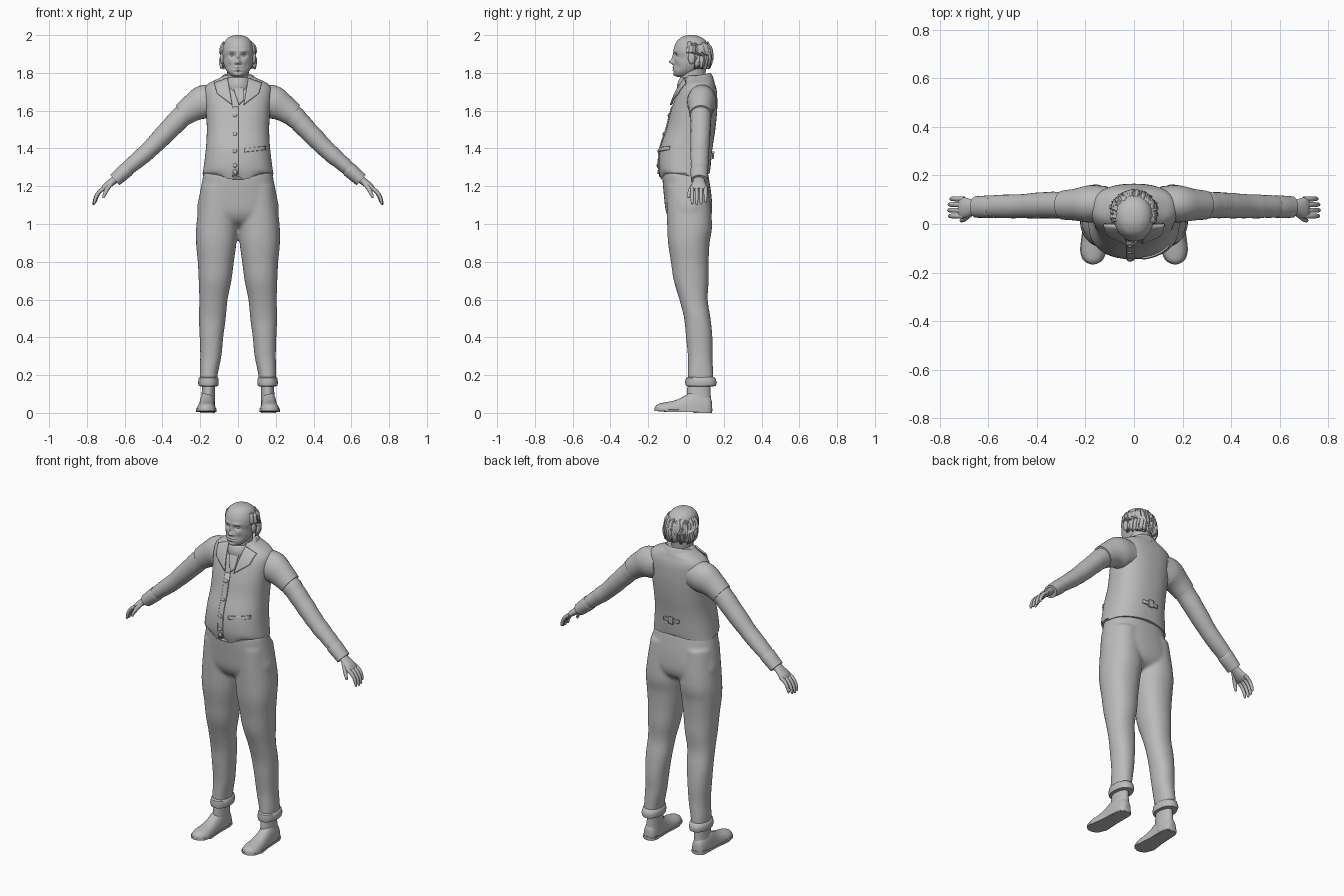
import bpy, bmesh, math, random
from math import sin, cos, pi, exp
from mathutils import Vector
from mathutils.bvhtree import BVHTree

random.seed(4)
grey = bpy.data.materials.new("plain grey")
grey.diffuse_color = (0.5, 0.5, 0.5, 1)


def finish(name, bm, angle=50):
    bmesh.ops.recalc_face_normals(bm, faces=bm.faces[:])
    me = bpy.data.meshes.new(name)
    bm.to_mesh(me)
    bm.free()
    for p in me.polygons:
        p.use_smooth = True
    me.set_sharp_from_angle(angle=math.radians(angle))
    me.materials.append(grey)
    ob = bpy.data.objects.new(name, me)
    bpy.context.collection.objects.link(ob)
    return ob


def spline(rows, k):
    """Smooth in-between rows through the given ones."""
    out = []
    for i in range(len(rows) - 1):
        p = [rows[max(i - 1, 0)], rows[i], rows[i + 1], rows[min(i + 2, len(rows) - 1)]]
        for j in range(k):
            t = j / k
            out.append([0.5 * (2 * b + (c - a) * t + (2 * a - 5 * b + 4 * c - d) * t * t
                        + (3 * b - a - 3 * c + d) * t ** 3) for a, b, c, d in zip(*p)])
    return out + [list(rows[-1])]


def loft(bm, rings, closed=True, caps=True):
    vs = [[bm.verts.new(p) for p in r] for r in rings]
    n = len(vs[0])
    for a, b in zip(vs, vs[1:]):
        for i in range(n if closed else n - 1):
            j = (i + 1) % n
            bm.faces.new((a[i], a[j], b[j], b[i]))
    if caps:
        bm.faces.new(vs[0])
        bm.faces.new(vs[-1])


def spow(c, p):
    return math.copysign(abs(c) ** (2 / p), c)


def slab_rings(rows, n=40, p=2.3, fn=None):
    """Horizontal rings from rows of z, x_min, x_max, y_front, y_back."""
    rings = []
    for z, x0, x1, y0, y1 in rows:
        r = []
        for i in range(n):
            a = 2 * pi * i / n
            v = Vector(((x0 + x1) / 2 + (x1 - x0) / 2 * spow(cos(a), p),
                        (y0 + y1) / 2 + (y1 - y0) / 2 * spow(sin(a), p), z))
            r.append(fn(v) if fn else v)
        rings.append(r)
    return rings


def tube(name, rows, side, n=20, k=4, wrinkle=0):
    """Limb along rows of x, y, z, radius in xz, radius in y."""
    rows = spline(rows, k)
    rings = []
    for i, (x, y, z, a, b) in enumerate(rows):
        q, w = rows[max(i - 1, 0)], rows[min(i + 1, len(rows) - 1)]
        t = Vector((w[0] - q[0], 0, w[2] - q[2])).normalized()
        f = 1 + wrinkle * random.uniform(-1, 1)
        rings.append([((x - t.z * a * f * cos(g)) * side, y + b * f * sin(g),
                       z + t.x * a * f * cos(g)) for g in [2 * pi * j / n for j in range(n)]])
    bm = bmesh.new()
    loft(bm, rings)
    return finish(name, bm)


def ball(name, loc, size, seg=16):
    bm = bmesh.new()
    bmesh.ops.create_uvsphere(bm, u_segments=seg, v_segments=seg // 2, radius=1)
    bmesh.ops.scale(bm, vec=size, verts=bm.verts[:])
    bmesh.ops.translate(bm, vec=loc, verts=bm.verts[:])
    return finish(name, bm)


# waistcoat with pointed front hem
def hem(v):
    if v.z < 1.29:
        drop = 0.035 * exp(-((abs(v.x) - 0.04) / 0.045) ** 2) if v.y < 0 else 0.015 * abs(v.x) / 0.18
        v.z -= drop * (1.29 - v.z) / 0.02
    return v

vest_rows = [(1.27, -.187, .187, -.133, .125), (1.30, -.182, .182, -.145, .13),
             (1.40, -.17, .17, -.138, .14), (1.50, -.165, .165, -.105, .155),
             (1.60, -.17, .17, -.08, .165), (1.68, -.178, .178, -.052, .165),
             (1.72, -.175, .175, -.032, .16), (1.745, -.155, .155, -.015, .152),
             (1.765, -.115, .115, -.005, .145), (1.785, -.075, .075, 0, .13)]
bm = bmesh.new()
loft(bm, slab_rings(spline(vest_rows, 4), 56, 2.4, hem))
vest_tree = BVHTree.FromBMesh(bm)
finish("waistcoat", bm)


def on_vest(x, z, face, off):
    hit = vest_tree.ray_cast(Vector((x, face, z)), Vector((0, -face, 0)))[0]
    return Vector((x, (hit.y if hit else 0) + face * off, z))


def patch(name, corners, face=-1, off=0.006, n=8):
    """Cloth plate following the waistcoat; corners are x, z."""
    c = [Vector(q) for q in corners]
    bm = bmesh.new()
    rings = []
    for i in range(n + 1):
        a, b = c[0].lerp(c[3], i / n), c[1].lerp(c[2], i / n)
        rings.append([on_vest(*a.lerp(b, j / n), face, off) for j in range(n + 1)])
    loft(bm, rings, False, False)
    ob = finish(name, bm)
    m = ob.modifiers.new("thickness", 'SOLIDIFY')
    m.thickness, m.offset = 0.009, 0
    return ob


patch("front_placket", [(-.03, 1.62), (.002, 1.62), (.002, 1.262), (-.03, 1.25)], off=.001)
patch("pocket_welt", [(.035, 1.40), (.145, 1.412), (.145, 1.392), (.035, 1.38)], off=.003)
patch("back_strap", [(-.05, 1.375), (.05, 1.375), (.05, 1.355), (-.05, 1.355)], 1, .003)
patch("back_buckle", [(-.015, 1.385), (.015, 1.385), (.015, 1.345), (-.015, 1.345)], 1, .008)
patch("neckcloth_end", [(-.03, 1.735), (.03, 1.735), (.03, 1.655), (.005, 1.63)], off=.008)
for s in (-1, 1):
    patch("lapel", [(s * .055, 1.772), (s * .125, 1.745), (s * .11, 1.69), (s * .03, 1.63)], off=.012)
for z in (1.575, 1.475, 1.385, 1.31, 1.275):
    ball("button", on_vest(-.016, z, -1, .005), (.011, .006, .011), 12)

# shirt collar, neckcloth and neck
def collar_tilt(v):
    v.z += 0.22 * (v.y - .06)
    return v

bm = bmesh.new()
loft(bm, slab_rings([(1.735, -.12, .12, -.03, .15), (1.765, -.098, .098, -.03, .142),
                     (1.785, -.082, .082, -.025, .13), (1.775, -.07, .07, -.015, .115)],
                    40, 2, collar_tilt))
finish("shirt_collar", bm)
bm = bmesh.new()
loft(bm, slab_rings(spline([(1.70, -.07, .07, -.045, .11), (1.735, -.073, .073, -.047, .11),
                            (1.76, -.066, .066, -.04, .105), (1.775, -.056, .056, -.03, .1)], 3), 32, 2))
finish("neckcloth", bm)
bm = bmesh.new()
loft(bm, slab_rings([(1.70, -.058, .058, -.03, .1), (1.78, -.056, .056, -.03, .1),
                     (1.84, -.06, .06, -.03, .11)], 32, 2))
finish("neck", bm)

# head: bumps are x, z, width, height, push in y
bumps = [(0, 1.858, .011, .012, -.024), (0, 1.88, .008, .018, -.012), (.013, 1.853, .007, .007, -.009),
         (.031, 1.894, .015, .010, .013), (.03, 1.917, .022, .007, -.006), (.042, 1.868, .016, .014, -.004),
         (0, 1.829, .02, .005, -.006), (0, 1.822, .022, .003, .004), (0, 1.815, .018, .005, -.005),
         (0, 1.806, .022, .004, .004), (0, 1.79, .018, .009, -.005), (.045, 1.835, .014, .018, .005)]

def sculpt(v):
    if v.y < .02:
        x, z = v.x, v.z
        for bx, bz, w, h, d in bumps:
            v.y += d * exp(-((abs(x) - bx) / w) ** 2 - ((z - bz) / h) ** 2)
    return v

head_rows = [(2.0, -.012, .012, .01, .04), (1.993, -.04, .04, -.015, .07), (1.975, -.064, .064, -.042, .1),
             (1.945, -.078, .078, -.06, .122), (1.91, -.083, .083, -.066, .13),
             (1.88, -.08, .08, -.062, .128), (1.85, -.077, .077, -.064, .115),
             (1.82, -.066, .066, -.067, .09), (1.80, -.052, .052, -.066, .06),
             (1.785, -.035, .035, -.058, .03), (1.778, -.012, .012, -.04, 0)]
bm = bmesh.new()
loft(bm, slab_rings(spline(head_rows, 8), 96, 2.1, sculpt))
finish("head", bm, 80)

# hair: ragged horseshoe round the sides and back
cols, levels = 72, [1.83, 1.85, 1.87, 1.89, 1.91, 1.93, 1.945, 1.96]
radii = [(.1, .095), (.108, .104), (.108, .11), (.1, .111), (.096, .11), (.094, .105), (.09, .098), (.076, .086)]
strand = [random.uniform(-.004, .005) for _ in range(cols + 1)]
bm = bmesh.new()
rings = []
for z, (rx, ry) in zip(levels, radii):
    start = math.radians(18 if z < 1.9 else -14)
    r = []
    for i in range(cols + 1):
        a = start + (pi - 2 * start) * i / cols
        d = strand[i] + random.uniform(-.001, .001)
        zz = z + (random.uniform(-.012, .008) if z in (1.83, 1.96) else 0)
        r.append(((rx + d) * cos(a), .03 + (ry + d) * sin(a), zz))
    rings.append(r)
loft(bm, rings, False, False)
hair = finish("hair", bm)
m = hair.modifiers.new("thickness", 'SOLIDIFY')
m.thickness, m.offset = 0.02, -1

# trousers: hips and two legs fused together
hips = [(1.275, -.178, .178, -.12, .115), (1.25, -.185, .185, -.125, .12), (1.15, -.205, .205, -.117, .135),
        (1.06, -.214, .214, -.105, .138), (1.01, -.15, .15, -.075, .115), (.985, -.05, .05, -.03, .07)]
leg = [(1.2, .01, .195, -.105, .12), (1.0, .002, .22, -.1, .138), (.9, .008, .222, -.095, .125),
       (.8, .022, .213, -.08, .12), (.7, .035, .208, -.065, .12), (.6, .055, .205, -.035, .115),
       (.5, .065, .207, -.01, .13), (.4, .078, .203, 0, .14), (.3, .088, .2, .01, .14),
       (.2, .108, .203, .01, .145), (.15, .11, .2, .01, .145)]
bm = bmesh.new()
loft(bm, slab_rings(spline(hips, 4), 48, 2.3))
for s in (-1, 1):
    rows = [(z, *sorted((s * a, s * b)), f, k) for z, a, b, f, k in leg]
    loft(bm, slab_rings(spline(rows, 4), 36, 2.2))
trousers = finish("trousers", bm)
m = trousers.modifiers.new("fuse", 'REMESH')
m.mode, m.voxel_size, m.use_smooth_shade = 'VOXEL', 0.01, True
m = trousers.modifiers.new("soften", 'SMOOTH')
m.factor, m.iterations = 0.5, 4

for s in (-1, 1):
    # rolled trouser cuff
    bm = bmesh.new()
    rows = [(.19, .112, .2, .01, .145), (.185, .105, .208, 0, .155), (.16, .102, .212, -.005, .163),
            (.142, .105, .208, 0, .157), (.14, .118, .192, .015, .14)]
    loft(bm, slab_rings([(z, *sorted((s * a, s * b)), f, k) for z, a, b, f, k in rows], 32, 2.2))
    finish("trouser_cuff", bm)

    # shoe: ankle, upper, sole and heel
    bm = bmesh.new()
    loft(bm, slab_rings(spline([(.17, s * .155 - .034, s * .155 + .034, .01, .13),
                                (.11, s * .157 - .035, s * .157 + .035, .005, .13),
                                (.02, s * .16 - .04, s * .16 + .04, .0, .136)], 4), 28, 2))
    finish("shoe_ankle", bm)
    foot = [(.137, .015, .06), (.125, .033, .085), (.08, .041, .11), (.03, .042, .112), (-.01, .043, .088),
            (-.06, .048, .066), (-.11, .051, .056), (-.145, .04, .048), (-.16, .022, .038), (-.166, .006, .026)]
    foot = spline(foot, 3)
    mid = lambda y: s * (.166 - .03 * (y + .05))
    bm = bmesh.new()
    loft(bm, [[(mid(y) + w * spow(cos(a), 2.4), y, .012 + (h - .012) * max(sin(a), 0) ** .85)
               for a in [2 * pi * i / 28 for i in range(28)]] for y, w, h in foot])
    finish("shoe_upper", bm)
    bm = bmesh.new()
    edge = [(mid(y) + w + .003, y) for y, w, h in foot] + [(mid(y) - w - .003, y) for y, w, h in foot[::-1]]
    loft(bm, [[(x, y, z + (.006 if y < -.1 else 0)) for x, y in edge] for z in (.004, .016)])
    finish("shoe_sole", bm, 40)
    bm = bmesh.new()
    loft(bm, slab_rings([(0, s * .162 - .04, s * .162 + .04, .04, .138),
                         (.022, s * .162 - .041, s * .162 + .041, .04, .14)], 24, 2.6))
    finish("shoe_heel", bm, 40)

    # arm: short outer sleeve, long sleeve, cuff
    tube("shoulder_sleeve", [(.11, .085, 1.655, .08, .07), (.18, .083, 1.645, .09, .077),
                             (.24, .08, 1.615, .073, .066), (.292, .078, 1.578, .062, .06)], s, 28)
    tube("arm_sleeve", [(.2, .08, 1.63, .06, .055), (.29, .078, 1.575, .057, .055),
                        (.37, .077, 1.495, .052, .053), (.475, .073, 1.388, .046, .049),
                        (.575, .072, 1.302, .039, .046), (.645, .07, 1.238, .034, .042)], s, 24, 5, .03)
    tube("sleeve_cuff", [(.585, .071, 1.293, .037, .045), (.592, .071, 1.286, .041, .047),
                         (.652, .07, 1.232, .036, .044)], s, 24, 2)

    # hand with curled fingers
    tube("palm", [(.63, .07, 1.25, .022, .026), (.665, .068, 1.225, .02, .032), (.70, .067, 1.197, .018, .043),
                  (.718, .067, 1.182, .011, .04)], s)
    for j in range(4):
        y, f = .033 + .0235 * j, (.96, 1, .97, .85)[j]
        pts = [(.70, 1.195, .011), (.735, 1.17, .0105), (.755, 1.138, .0095), (.763, 1.108, .007), (.764, 1.1, .003)]
        tube("finger", [(.7 + (x - .7) * f, y, 1.195 + (z - 1.195) * f, r, r) for x, z, r in pts], s, 10, 3)
    tube("thumb", [(.665, .05, 1.222, .013, .014), (.69, .028, 1.19, .012, .012), (.703, .018, 1.165, .01, .01),
                   (.712, .014, 1.143, .007, .007), (.714, .013, 1.138, .003, .003)], s, 10, 3)

    # ears and eyes
    ball("ear", (s * .084, .03, 1.877), (.011, .019, .032))
    ball("eye", (s * .031, -.038, 1.893), (.012, .012, .009))
